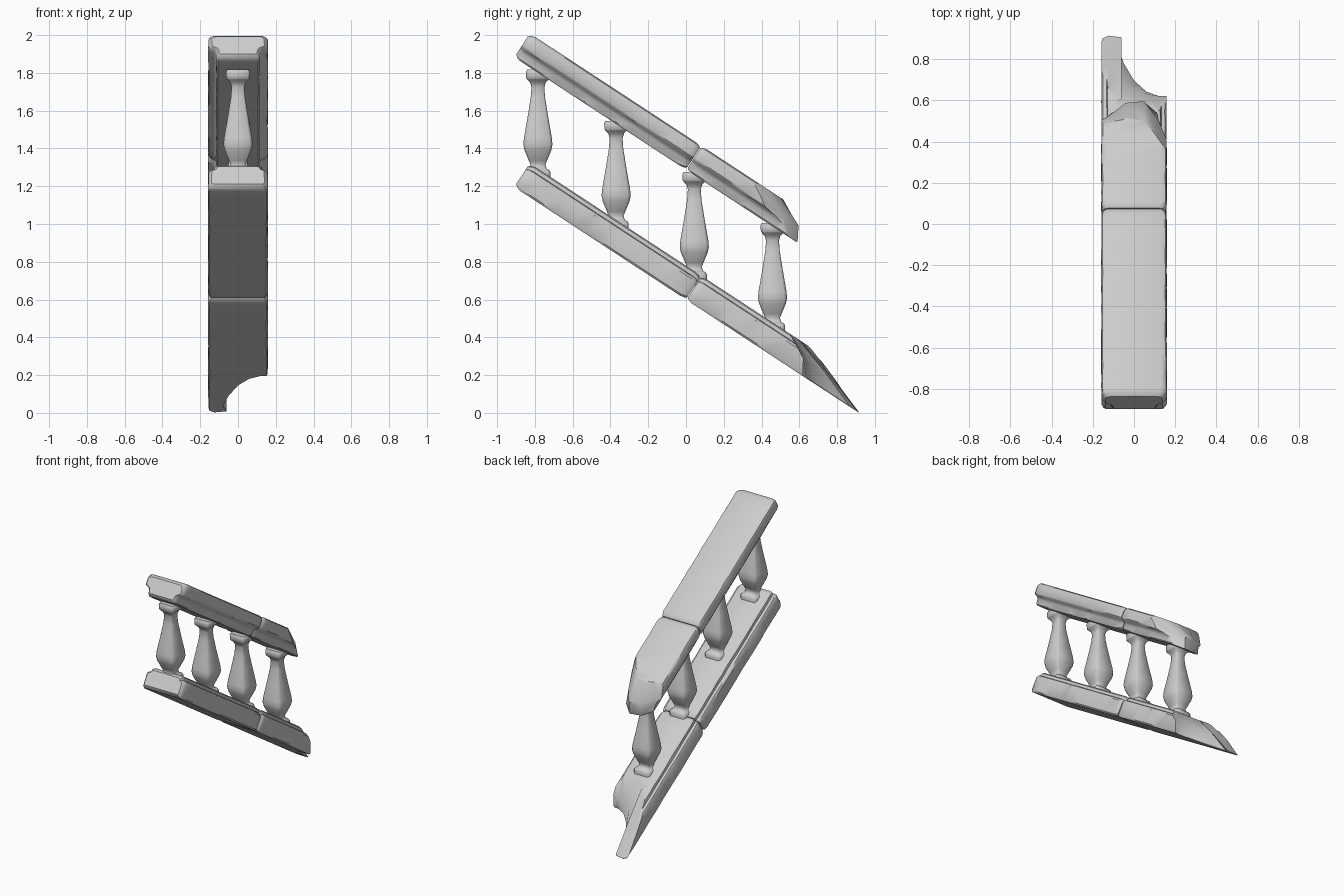
import bpy, bmesh, math, random

if "Cube" in bpy.data.objects:
    bpy.data.objects.remove(bpy.data.objects["Cube"])
random.seed(4)

ANG = math.atan(0.655)
C, S = math.cos(ANG), math.sin(ANG)
LOW_Z, TOP_Z = 0.6, 1.287
MID = 0.075


def slope(x, s, n, z0):
    """Rail space (across, down the slope, normal) to world space."""
    return (x, s * C + n * S, z0 - s * S + n * C)


def loft(name, rings, angle=35):
    bm = bmesh.new()
    loops = [[bm.verts.new(p) for p in r] for r in rings]
    k = len(rings[0])
    for a, b in zip(loops, loops[1:]):
        for i in range(k):
            j = (i + 1) % k
            bm.faces.new((a[i], a[j], b[j], b[i]))
    bm.faces.new(loops[0])
    bm.faces.new(loops[-1][::-1])
    bmesh.ops.recalc_face_normals(bm, faces=bm.faces)
    me = bpy.data.meshes.new(name)
    bm.to_mesh(me)
    bm.free()
    ob = bpy.data.objects.new(name, me)
    bpy.context.collection.objects.link(ob)
    finish(ob, angle)
    return ob


def finish(ob, angle):
    bpy.ops.object.select_all(action='DESELECT')
    bpy.context.view_layer.objects.active = ob
    ob.select_set(True)
    bpy.ops.object.shade_smooth_by_angle(angle=math.radians(angle))


def rail(name, half, z0, s0, s1, in0, in1):
    """Moulded stone block with worn edges and softened ends."""
    prof = half + [(-x, n) for x, n in reversed(half)]
    count = max(6, int((s1 - s0) / 0.07))
    st = [(s0, in0), (s0 + 0.012, in0 * 0.4), (s0 + 0.035, 0)]
    a, b = s0 + 0.035, s1 - 0.035
    st += [(a + (b - a) * i / count, 0) for i in range(1, count)]
    st += [(s1 - 0.035, 0), (s1 - 0.012, in1 * 0.4), (s1, in1)]
    rings = []
    for s, ins in st:
        ring = []
        for x, n in prof:
            w = random.uniform(0, 0.004)
            px = x * (1 - (ins + w) / 0.16)
            pn = MID + (n - MID) * (1 - ins / 0.075)
            ring.append(slope(px, s, pn, z0))
        rings.append(ring)
    return loft(name, rings)


def break_end(ob, z0, levels):
    """Cut away the broken end with a lofted fracture surface."""
    rings = [[slope(x, s, n, z0) for x, s in pts + [(0.25, 1.5), (-0.25, 1.5)]]
             for n, pts in levels]
    cutter = loft("fracture_cutter", rings)
    cutter.hide_render = True
    bpy.context.view_layer.objects.active = ob
    m = ob.modifiers.new("fracture", 'BOOLEAN')
    m.operation, m.solver, m.object = 'DIFFERENCE', 'EXACT', cutter
    bpy.ops.object.modifier_apply(modifier=m.name)
    bpy.data.objects.remove(cutter, do_unlink=True)
    finish(ob, 35)


# Rail cross-sections (right half, bottom to top)
low_half = [(0.152, 0.0), (0.16, 0.01), (0.16, 0.108), (0.152, 0.12),
            (0.134, 0.124), (0.13, 0.143), (0.118, 0.15)]
top_half = [(0.108, 0.0), (0.116, 0.008), (0.12, 0.04), (0.132, 0.056),
            (0.154, 0.066), (0.16, 0.076), (0.16, 0.132), (0.154, 0.144), (0.135, 0.151)]

# Whole upper blocks
rail("bottom_rail_upper", low_half, LOW_Z, -1.087, -0.002, 0.02, 0.013)
rail("handrail_upper", top_half, TOP_Z, -1.087, -0.002, 0.02, 0.013)

# Broken lower blocks
low = rail("bottom_rail_lower", low_half, LOW_Z, 0.002, 1.2, 0.013, 0.0)
xs = [-0.25, -0.16, -0.125, -0.06, -0.08, -0.05, 0.0, 0.06, 0.12, 0.25]
foot = [1.06, 1.07, 1.09, 1.08, 1.03, 0.93, 0.83, 0.765, 0.738, 0.735]
mid = [0.90, 0.89, 0.88, 0.86, 0.83, 0.79, 0.74, 0.70, 0.69, 0.69]
crest = [0.69, 0.67, 0.64, 0.58, 0.56, 0.54, 0.52, 0.51, 0.53, 0.54]
break_end(low, LOW_Z, [(-0.03, list(zip(xs, foot))), (0.004, list(zip(xs, foot))),
                       (0.08, list(zip(xs, mid))), (0.165, list(zip(xs, crest)))])

top = rail("handrail_lower", top_half, TOP_Z, 0.002, 0.8, 0.013, 0.0)
xt = [-0.25, -0.14, -0.04, 0.05, 0.11, 0.155, 0.25]
under = [0.57, 0.61, 0.69, 0.70, 0.64, 0.53, 0.42]
nose = [0.52, 0.56, 0.65, 0.66, 0.56, 0.44, 0.30]
brow = [0.45, 0.48, 0.50, 0.48, 0.39, 0.31, 0.20]
break_end(top, TOP_Z, [(-0.03, list(zip(xt, under))), (0.01, list(zip(xt, under))),
                       (0.08, list(zip(xt, nose))), (0.16, list(zip(xt, brow)))])

# Square balusters: (half width, height)
post = [(0.06, 1.215), (0.066, 1.225), (0.066, 1.275), (0.06, 1.285), (0.046, 1.292),
        (0.039, 1.315), (0.048, 1.335), (0.071, 1.39), (0.077, 1.42), (0.074, 1.455),
        (0.054, 1.57), (0.038, 1.67), (0.034, 1.725), (0.042, 1.75), (0.056, 1.764),
        (0.062, 1.772), (0.063, 1.805), (0.057, 1.817)]
for i in range(4):
    y0, dz = -0.784 + 0.414 * i, -0.2705 * i
    rings = []
    for h, z in post:
        c = h * 0.8
        ring = [(h, -c), (h, c), (c, h), (-c, h), (-h, c), (-h, -c), (-c, -h), (c, -h)]
        rings.append([(x, y0 + y, z + dz) for x, y in ring])
    loft("baluster_%d" % (i + 1), rings, 50)
